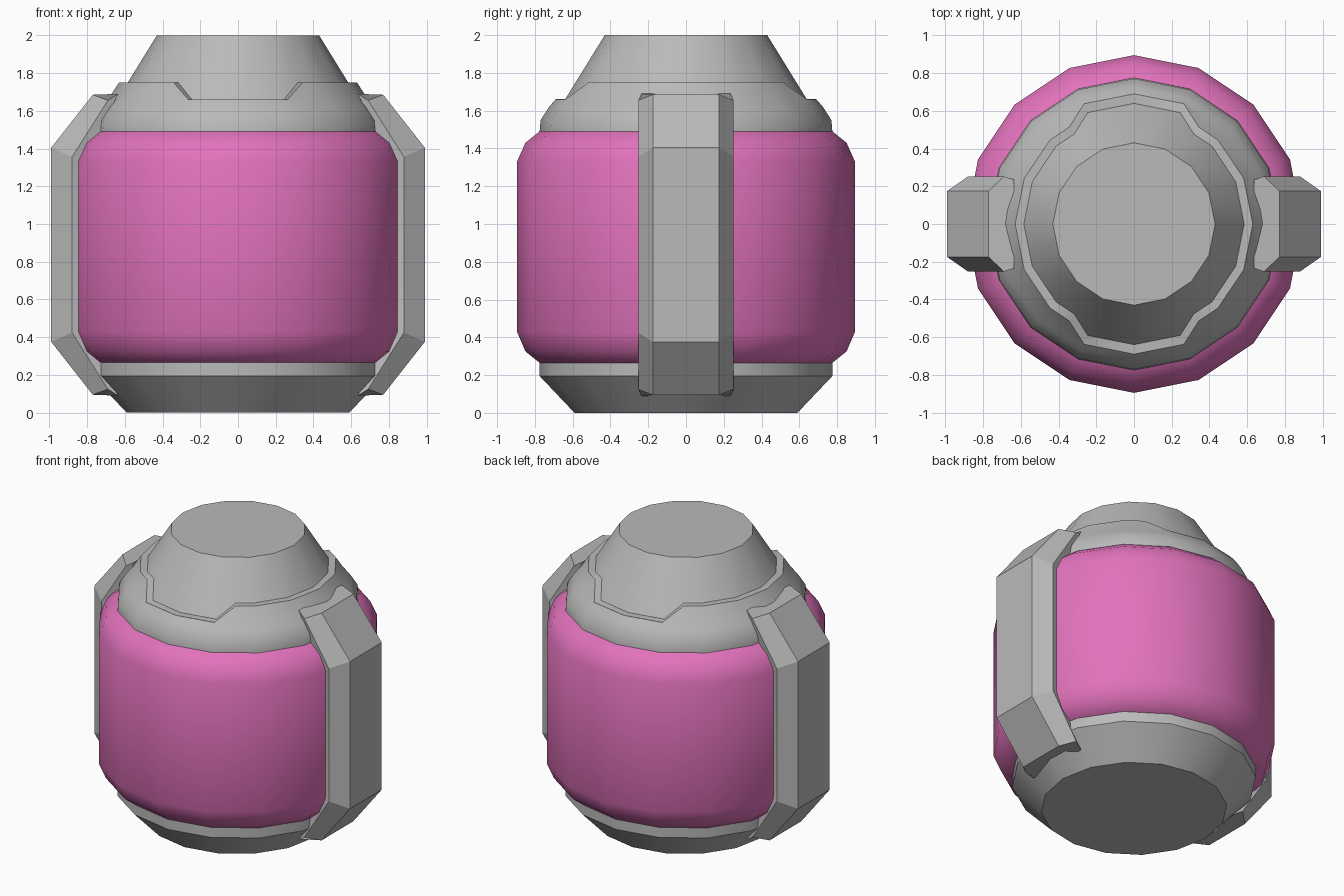
import bpy, bmesh
from math import radians, cos, sin

cube = bpy.data.objects.get("Cube")
if cube:
    bpy.data.objects.remove(cube)


def material(name, rgb):
    m = bpy.data.materials.new(name)
    m.use_nodes = True
    m.diffuse_color = (*rgb, 1)
    m.node_tree.nodes["Principled BSDF"].inputs["Base Color"].default_value = (*rgb, 1)
    return m


pink = material("pink", (0.76, 0.17, 0.50))
grey = material("light grey", (0.49, 0.49, 0.49))
STEP = 22.5  # sixteen-sided body


def skin(name, rings, mat, smooth, closed=False):
    """Join equal rings of points into a solid; cap the ends unless closed."""
    bm = bmesh.new()
    loops = [[bm.verts.new(p) for p in ring] for ring in rings]
    pairs = list(zip(loops, loops[1:]))
    if closed:
        pairs.append((loops[-1], loops[0]))
    else:
        bm.faces.new(loops[0])
        bm.faces.new(loops[-1])
    for a, b in pairs:
        for i in range(len(a)):
            j = (i + 1) % len(a)
            bm.faces.new((a[i], a[j], b[j], b[i]))
    bmesh.ops.recalc_face_normals(bm, faces=bm.faces)
    mesh = bpy.data.meshes.new(name)
    bm.to_mesh(mesh)
    bm.free()
    mesh.materials.append(mat)
    ob = bpy.data.objects.new(name, mesh)
    bpy.context.collection.objects.link(ob)
    bpy.ops.object.select_all(action="DESELECT")
    ob.select_set(True)
    bpy.context.view_layer.objects.active = ob
    bpy.ops.object.shade_smooth_by_angle(angle=radians(smooth))


def ring_point(r, z, angle):
    # keep points between corners on the flat side of the polygon
    off = angle % STEP
    k = cos(radians(STEP / 2)) / cos(radians(off - STEP / 2))
    a = radians(angle)
    return (r * k * cos(a), r * k * sin(a), z)


def lathe(name, profile, mat):
    angles = [i * STEP for i in range(16)]
    skin(name, [[ring_point(r, z, a) for a in angles] for r, z in profile], mat, 35)


# Main turned parts
lathe("base", [(0.59, 0), (0.775, 0.195), (0.775, 0.27)], grey)
lathe("body", [(0.76, 0.26), (0.775, 0.265), (0.85, 0.325), (0.895, 0.43),
               (0.895, 1.33), (0.85, 1.43), (0.775, 1.49), (0.76, 1.495)], pink)
lathe("top_cone", [(0.70, 1.56), (0.64, 1.66), (0.43, 2.0)], grey)

# Collar, with its rim dropped at the front and back
notch_edges = [s + d for s in (90, 270) for d in (-33.75, 33.75)]
collar_rings = []
for a in sorted([i * STEP for i in range(16)] + notch_edges):
    low = min(abs(a - 90), abs(a - 270)) < 30
    outer, inner, z = (0.69, 0.635, 1.66) if low else (0.63, 0.58, 1.75)
    profile = [(0.60, 1.49), (0.775, 1.49), (0.77, 1.55), (0.725, 1.62),
               (0.69, 1.66), (outer, z + 0.001), (inner, z + 0.001)]
    collar_rings.append([ring_point(r, h, a) for r, h in profile])
skin("collar", collar_rings, grey, 38, closed=True)

# Side handles: outer, chamfer and inner (x, z) at each station of the upper half
upper = [((0.77, 1.685), (0.69, 1.655), (0.635, 1.69)),
         ((0.99, 1.405), (0.88, 1.355), (0.81, 1.32))]
MID = 0.89
lower = [tuple((x, 2 * MID - z) for x, z in st) for st in reversed(upper)]
for side, sx in (("left", 1), ("right", -1)):
    rings = []
    for st in upper + lower:
        half = list(zip(st, (0.175, 0.252, 0.235)))
        ring = [(sx * x, y, z) for (x, z), y in half]
        ring += [(sx * x, -y, z) for (x, z), y in reversed(half)]
        rings.append(ring)
    skin(side + "_handle", rings, grey, 20)
